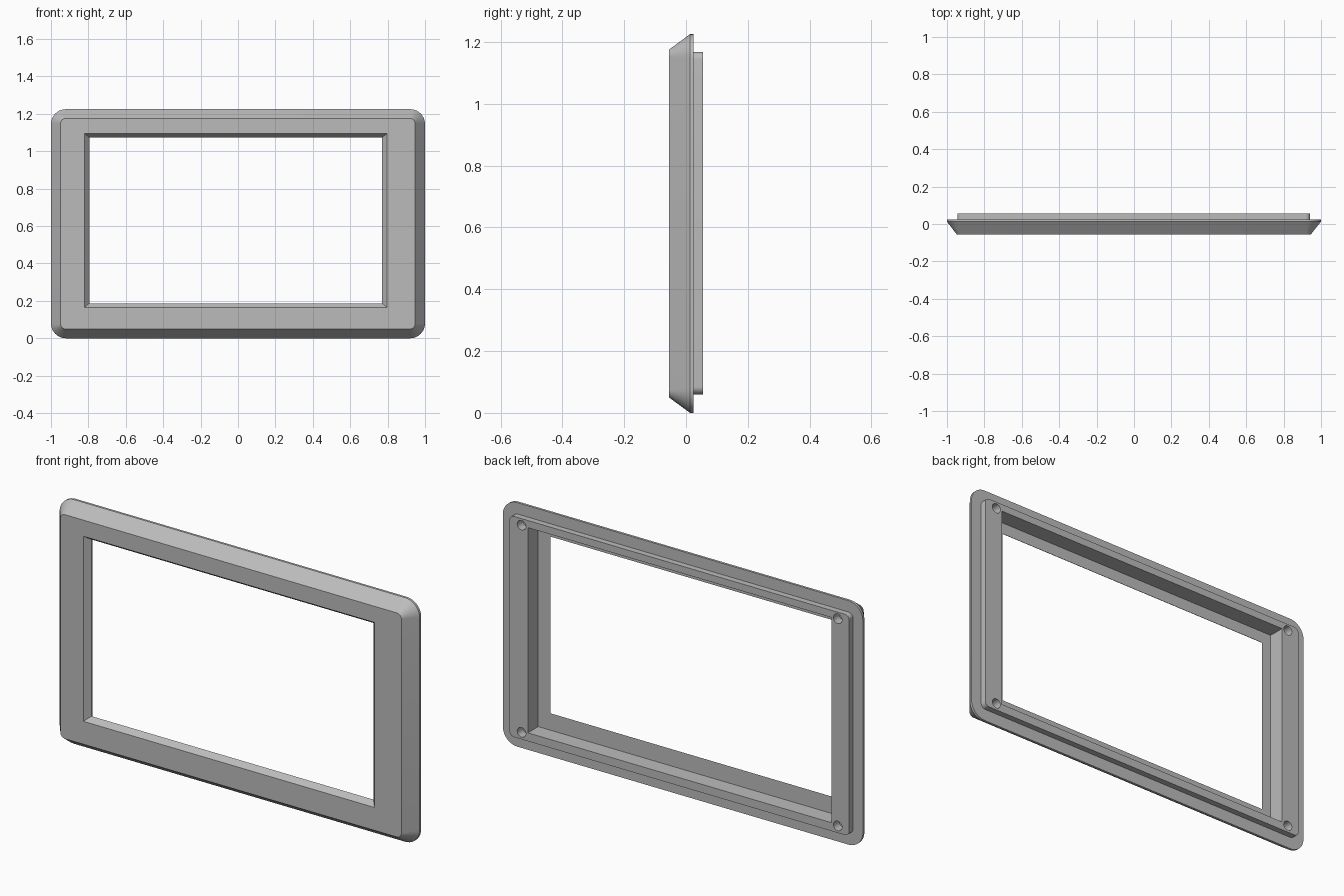
import bpy, bmesh, math
from mathutils import Matrix

cube = bpy.data.objects.get("Cube")
if cube:
    bpy.data.objects.remove(cube, do_unlink=True)

grey = bpy.data.materials.new("light grey plastic")
grey.use_nodes = True
colour = (0.5, 0.5, 0.5, 1)
grey.diffuse_color = colour
grey.node_tree.nodes["Principled BSDF"].inputs["Base Color"].default_value = colour


def add_object(name, bm):
    bmesh.ops.recalc_face_normals(bm, faces=bm.faces)
    mesh = bpy.data.meshes.new(name)
    bm.to_mesh(mesh)
    bm.free()
    obj = bpy.data.objects.new(name, mesh)
    bpy.context.collection.objects.link(obj)
    return obj


def outline(x0, x1, z0, z1, radius, steps=10):
    """Rectangle in the XZ plane, rounded when radius is above zero."""
    if radius == 0:
        return [(x1, z1), (x0, z1), (x0, z0), (x1, z0)]
    centres = outline(x0 + radius, x1 - radius, z0 + radius, z1 - radius, 0)
    points = []
    for corner, (cx, cz) in enumerate(centres):
        for i in range(steps + 1):
            a = math.pi / 2 * (corner + i / steps)
            points.append((cx + radius * math.cos(a), cz + radius * math.sin(a)))
    return points


def loft(name, sections):
    """Capped solid through rectangles given as (y, x0, x1, z0, z1, radius)."""
    bm = bmesh.new()
    rings = [[bm.verts.new((x, y, z)) for x, z in outline(*rect)]
             for y, *rect in sections]
    for a, b in zip(rings, rings[1:]):
        for i in range(len(a)):
            j = (i + 1) % len(a)
            bm.faces.new((a[i], a[j], b[j], b[i]))
    bm.faces.new(rings[0])
    bm.faces.new(rings[-1])
    return add_object(name, bm)


# Bezel: sloped border, thin rim, then the stepped plate behind
frame = loft("bezel_frame", [
    (-0.055, -0.948, 0.946, 0.05, 1.175, 0.025),
    (0.013, -1, 1, 0, 1.225, 0.08),
    (0.025, -1, 1, 0, 1.225, 0.08),
    (0.025, -0.945, 0.942, 0.06, 1.168, 0.025),
    (0.055, -0.945, 0.942, 0.06, 1.168, 0.025),
])
frame.data.materials.append(grey)

# Window with a chamfered lip, and the deeper pocket behind it
cutters = [
    loft("window_cutter", [
        (-0.1, -0.82, 0.797, 0.165, 1.094, 0),
        (-0.055, -0.82, 0.797, 0.165, 1.094, 0),
        (-0.027, -0.795, 0.771, 0.187, 1.074, 0),
        (0.1, -0.795, 0.771, 0.187, 1.074, 0),
    ]),
    loft("pocket_cutter", [
        (-0.027, -0.846, 0.84, 0.102, 1.132, 0),
        (0.12, -0.846, 0.84, 0.102, 1.132, 0),
    ]),
]

# Blind screw holes in the back corners
for x in (-0.881, 0.875):
    for z in (0.095, 1.135):
        bm = bmesh.new()
        bmesh.ops.create_cone(
            bm, cap_ends=True, segments=24, radius1=0.024, radius2=0.024, depth=0.1,
            matrix=Matrix.Translation((x, 0.06, z)) @ Matrix.Rotation(math.pi / 2, 4, "X"))
        cutters.append(add_object("screw_hole_cutter", bm))

for cutter in cutters:
    cutter.hide_render = True
    mod = frame.modifiers.new(cutter.name, "BOOLEAN")
    mod.operation = "DIFFERENCE"
    mod.solver = "EXACT"
    mod.object = cutter

# Bake the cuts and discard the cutters
bpy.context.view_layer.update()
graph = bpy.context.evaluated_depsgraph_get()
cut_mesh = bpy.data.meshes.new_from_object(frame.evaluated_get(graph))
frame.modifiers.clear()
frame.data = cut_mesh
for cutter in cutters:
    bpy.data.objects.remove(cutter, do_unlink=True)

bpy.ops.object.select_all(action="DESELECT")
frame.select_set(True)
bpy.context.view_layer.objects.active = frame
bpy.ops.object.shade_smooth_by_angle(angle=math.radians(25))
